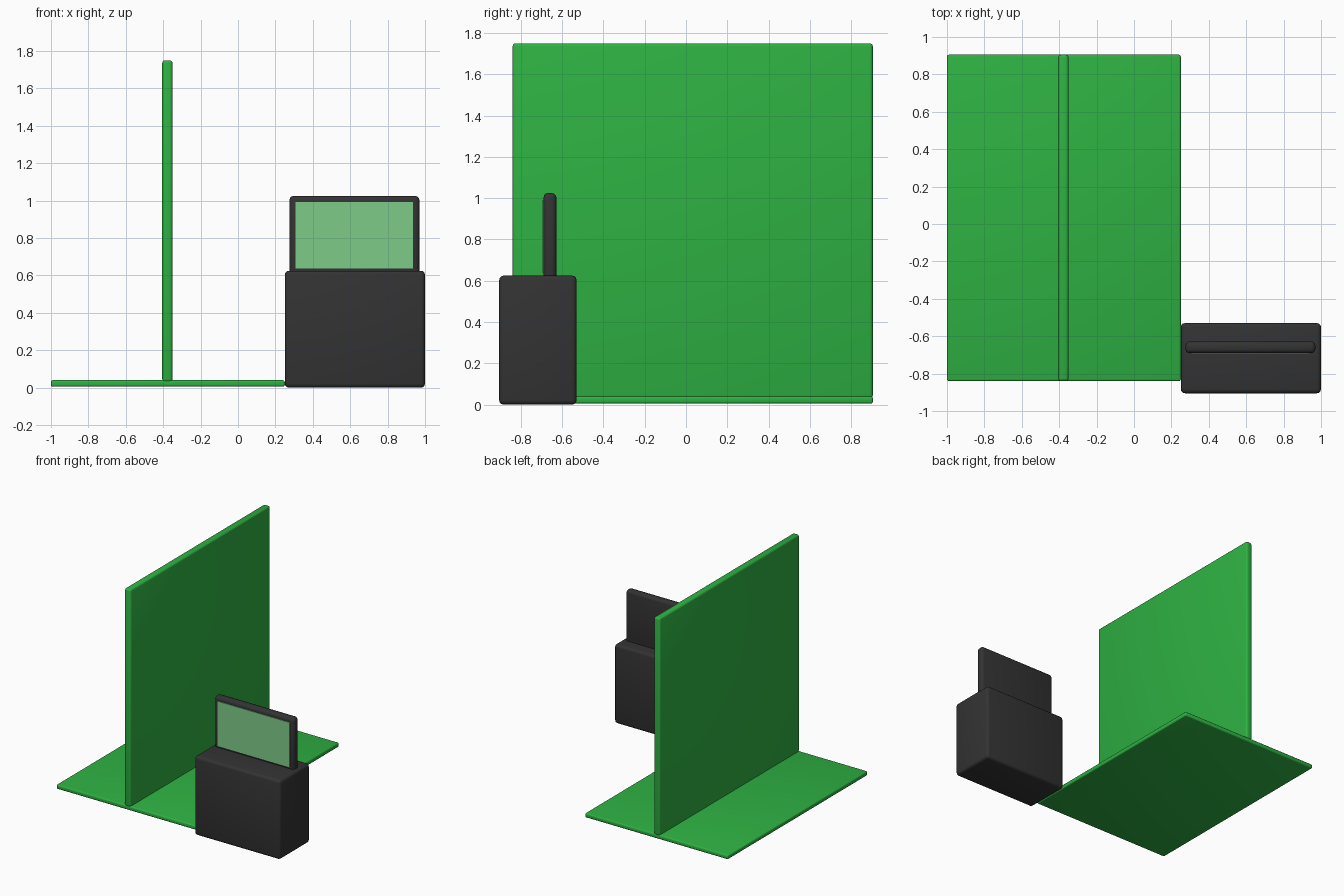
import bpy

cube = bpy.data.objects.get("Cube")
if cube:
    bpy.data.objects.remove(cube, do_unlink=True)


def material(name, rgb):
    mat = bpy.data.materials.new(name)
    mat.use_nodes = True
    mat.diffuse_color = (*rgb, 1)
    mat.node_tree.nodes["Principled BSDF"].inputs["Base Color"].default_value = (*rgb, 1)
    return mat


green = material("bright green", (0.027, 0.44, 0.055))
charcoal = material("charcoal", (0.033, 0.033, 0.034))
pale_green = material("pale green", (0.21, 0.60, 0.25))


def box(name, low, high, mat, bevel=0.0):
    """Box between two corners, with rounded edges."""
    bpy.ops.mesh.primitive_cube_add(
        size=1, location=[(a + b) / 2 for a, b in zip(low, high)])
    obj = bpy.context.object
    obj.name = name
    obj.scale = [b - a for a, b in zip(low, high)]
    bpy.ops.object.transform_apply(location=False, rotation=False, scale=True)
    obj.data.materials.append(mat)
    if bevel:
        mod = obj.modifiers.new("Rounded edges", "BEVEL")
        mod.width = bevel
        mod.segments = 3
        bpy.ops.object.modifier_apply(modifier=mod.name)
        bpy.ops.object.shade_smooth_by_angle()
    return obj


# Green floor panel and upright wall
box("floor_panel", (-1, -0.84, 0.005), (0.25, 0.905, 0.04), green, 0.01)
box("upright_wall", (-0.405, -0.84, 0.03), (-0.35, 0.905, 1.75), green, 0.015)

# Desk block with a standing monitor
box("desk_block", (0.25, -0.905, 0), (1, -0.53, 0.625), charcoal, 0.022)
box("monitor_frame", (0.275, -0.69, 0.6), (0.97, -0.628, 1.025), charcoal, 0.022)
box("monitor_screen", (0.308, -0.695, 0.638), (0.936, -0.687, 0.992), pale_green)
